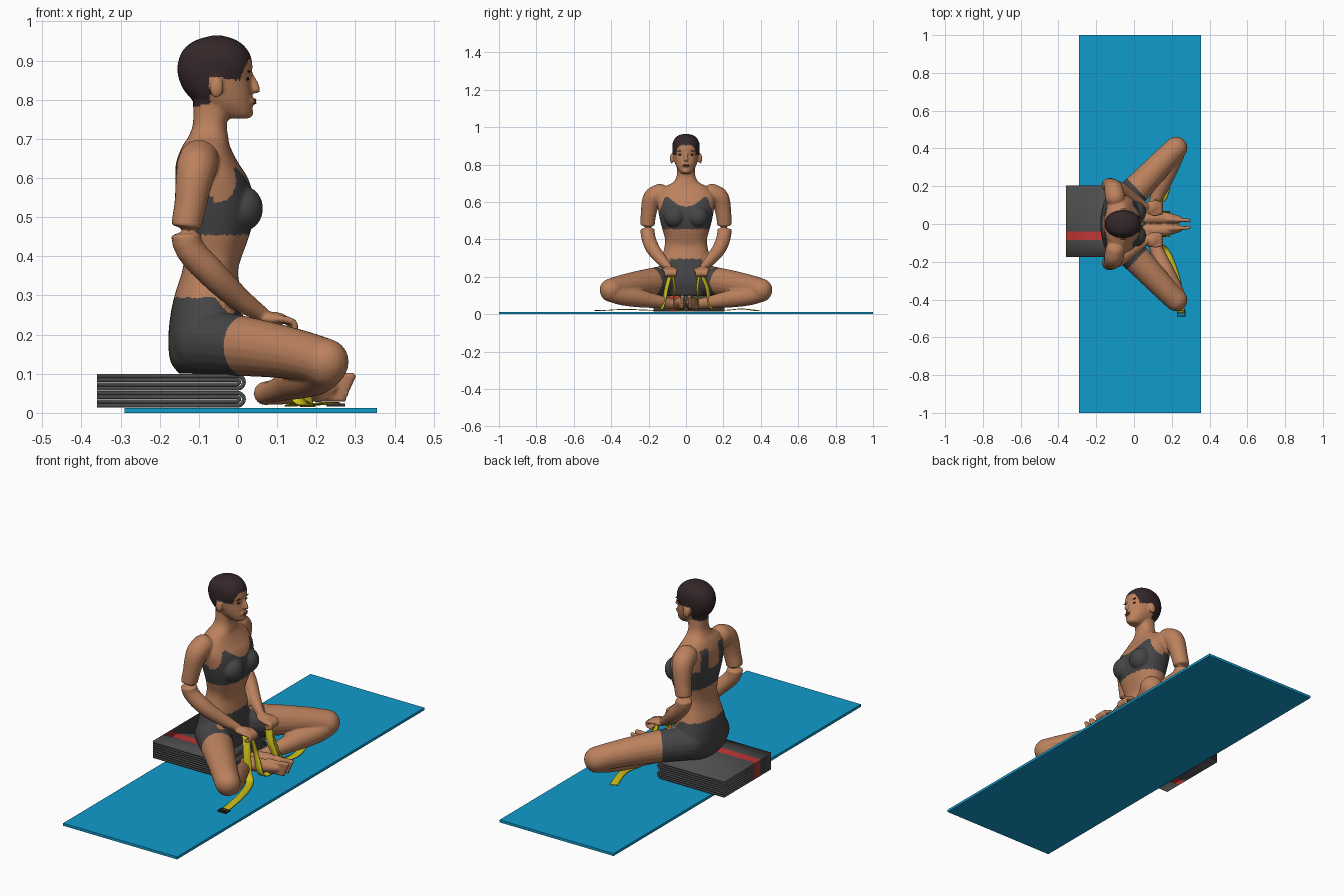
import bpy, bmesh, math
from mathutils import Vector, Matrix
from mathutils.geometry import intersect_point_line

if "Cube" in bpy.data.objects:
    bpy.data.objects.remove(bpy.data.objects["Cube"])


def material(name, *rgb):
    m = bpy.data.materials.new(name)
    m.diffuse_color = (*rgb, 1)
    m.use_nodes = True
    m.node_tree.nodes["Principled BSDF"].inputs["Base Color"].default_value = m.diffuse_color
    return m


SKIN = material("skin", 0.50, 0.22, 0.11)
HAIR = material("dark hair", 0.035, 0.02, 0.022)
CLOTH = material("charcoal sportswear", 0.06, 0.06, 0.063)
BLUE = material("mat blue", 0.005, 0.33, 0.60)
GREY = material("blanket grey", 0.075, 0.075, 0.075)
RED = material("blanket red", 0.55, 0.04, 0.035)
YELLOW = material("strap yellow", 0.62, 0.53, 0.01)
LIP = material("lip brown", 0.30, 0.10, 0.06)
BUCKLE = material("buckle black", 0.03, 0.03, 0.03)


def spline(pts, n=5):
    """Catmull-Rom interpolation of tuples of any length."""
    out = []
    for i in range(len(pts) - 1):
        p0, p1, p2, p3 = pts[max(i - 1, 0)], pts[i], pts[i + 1], pts[min(i + 2, len(pts) - 1)]
        for k in range(n):
            t = k / n
            out.append([0.5 * (2 * b + (c - a) * t + (2 * a - 5 * b + 4 * c - d) * t * t
                               + (3 * b - a - 3 * c + d) * t ** 3)
                        for a, b, c, d in zip(p0, p1, p2, p3)])
    return out + [list(pts[-1])]


def make(name, bm, mats):
    bmesh.ops.recalc_face_normals(bm, faces=bm.faces)
    me = bpy.data.meshes.new(name)
    bm.to_mesh(me)
    bm.free()
    for m in mats:
        me.materials.append(m)
    ob = bpy.data.objects.new(name, me)
    bpy.context.collection.objects.link(ob)
    return ob


def loft(bm, rings):
    vs = [[bm.verts.new(p) for p in r] for r in rings]
    n = len(vs[0])
    for a, b in zip(vs, vs[1:]):
        for i in range(n):
            bm.faces.new((a[i], a[(i + 1) % n], b[(i + 1) % n], b[i]))
    bm.faces.new(vs[0][::-1])
    bm.faces.new(vs[-1])


def stack(bm, levels, power=2.0):
    """Horizontal oval rings from (z, back x, front x, half width)."""
    rings = []
    for z, xb, xf, w in spline(levels):
        ring = []
        for i in range(40):
            a = math.tau * i / 40
            c, s = math.cos(a), math.sin(a)
            ring.append(((xb + xf) / 2 + (xf - xb) / 2 * math.copysign(abs(c) ** (2 / power), c),
                         w * math.copysign(abs(s) ** (2 / power), s), z))
        rings.append(ring)
    loft(bm, rings)


def ball(bm, loc, size):
    bmesh.ops.create_uvsphere(bm, u_segments=20, v_segments=12, radius=1,
                              matrix=Matrix.Translation(loc) @ Matrix.Diagonal((*size, 1)))


def limb(bm, side, pts):
    """Round tube through (x, y, z, radius), mirrored by side."""
    pts = [(x, y * side, z, r) for x, y, z, r in spline(pts)]
    P = [Vector(p[:3]) for p in pts]
    rings = []
    for i, p in enumerate(P):
        q = (P[min(i + 1, len(P) - 1)] - P[max(i - 1, 0)]).to_track_quat('Z', 'Y')
        rings.append([p + q @ Vector((math.cos(a), math.sin(a), 0)) * pts[i][3]
                      for a in (math.tau * k / 20 for k in range(20))])
    loft(bm, rings)
    for k in (0, -1):
        ball(bm, P[k], [pts[k][3]] * 3)


# Body: overlapping volumes fused into one skin
ARM = [(-.10, .14, .645, .052), (-.107, .18, .62, .051), (-.12, .2, .54, .042), (-.13, .205, .435, .038),
       (-.065, .18, .355, .037), (.005, .13, .29, .03), (.06, .095, .253, .02)]
THIGH = [(-.08, .09, .18, .085), (0, .17, .172, .078), (.09, .265, .16, .07), (.17, .35, .145, .063),
         (.223, .402, .13, .06)]
SHIN = [(.223, .402, .122, .056), (.205, .34, .098, .05), (.165, .25, .085, .048), (.125, .15, .068, .036),
        (.088, .07, .055, .028), (.07, .035, .05, .028)]
bm = bmesh.new()
stack(bm, [(.10, -.15, 0, .11), (.13, -.172, .01, .15), (.18, -.178, .02, .16), (.24, -.174, .014, .148),
           (.30, -.162, .008, .13), (.36, -.143, 0, .115), (.40, -.138, .01, .112), (.45, -.14, .028, .125),
           (.50, -.15, .04, .138), (.55, -.158, .04, .148), (.60, -.16, .025, .155), (.64, -.158, 0, .15),
           (.68, -.143, -.02, .115), (.705, -.127, -.025, .07), (.74, -.115, -.028, .05),
           (.80, -.115, -.015, .048)], 2.3)
stack(bm, [(.752, -.03, .028, .022), (.765, -.06, .036, .036), (.79, -.105, .037, .052), (.82, -.135, .035, .063),
           (.85, -.15, .032, .069), (.88, -.155, .037, .073), (.91, -.149, .033, .072), (.935, -.133, .018, .063),
           (.953, -.105, -.006, .046), (.964, -.065, -.04, .014)], 2.15)
limb(bm, 1, [(.032, 0, .862, .008), (.042, 0, .84, .01), (.046, 0, .826, .011)])   # nose
ball(bm, (.034, 0, .796), (.012, .024, .010))
ball(bm, (.028, 0, .766), (.012, .018, .012))
for s in (1, -1):
    ball(bm, (.012, .062 * s, .522), (.052, .058, .058))
    ball(bm, (-.055, .076 * s, .832), (.018, .01, .028))
    limb(bm, s, ARM)
    limb(bm, s, THIGH)
    limb(bm, s, SHIN)
    # palm, thumb and curled fingers
    ball(bm, (.088, .088 * s, .24), (.04, .034, .018))
    limb(bm, s, [(.08, .062, .24, .010), (.11, .05, .238, .009), (.135, .055, .228, .008)])
    for i in range(4):
        y = .066 + .017 * i
        limb(bm, s, [(.11, y, .24, .010), (.14, y - .006, .232, .009), (.145, y - .01, .213, .0085),
                     (.122, y - .008, .204, .008)])
    # foot with the sole turned inward
    limb(bm, s, [(.07, .03, .05, .03), (.12, .034, .056, .034), (.18, .03, .062, .03), (.235, .024, .066, .021)])
    ball(bm, (.205, .024, .064) if s > 0 else (.205, -.024, .064), (.05, .021, .037))
    for i in range(5):
        limb(bm, s, [(.225, .022, .04 + .012 * i, .011),
                     (.262 + .006 * i, .02, .036 + .0145 * i, .0075 + .0005 * i),
                     (.270 + .0055 * i, .017, .034 + .0148 * i, .007 + .0007 * i)])
body = make("seated_figure", bm, [])
rm = body.modifiers.new("fuse", 'REMESH')
rm.mode, rm.voxel_size = 'VOXEL', 0.005
sm = body.modifiers.new("soften", 'SMOOTH')
sm.factor, sm.iterations = 0.5, 3
fused = bpy.data.meshes.new_from_object(body.evaluated_get(bpy.context.evaluated_depsgraph_get()))
body.modifiers.clear()
body.data = fused
fused.materials.clear()
for m in (SKIN, HAIR, CLOTH):
    fused.materials.append(m)


def on_arm(p):
    q = Vector((p.x, abs(p.y), p.z))
    for a, b, r in ((3, 5, .046), (5, 6, .034)):
        A, B = Vector(ARM[a][:3]), Vector(ARM[b][:3])
        hit, t = intersect_point_line(q, A, B)
        if (q - A.lerp(B, min(max(t, 0), 1))).length < r:
            return True
    return p.x > .065


def region(p):
    x, y, z = p.x, abs(p.y), p.z
    if z > .775:                                   # cropped hair
        ear = abs(x + .055) < .02 and z < .858 and y > .066
        hair = z > .905 or (z > .85 and x < .005 + (z - .85) * .4) or (x < -.07 and z > .79 - (x + .07) * -.2)
        return 1 if hair and not ear else 0
    if .455 < z < .66 and y < .148:                # cropped top
        if x > -.06:
            edge = .575 + (y / .1) ** 2 * .06
            if z < edge and y < .148 - max(0, z - .53) * .35 and z < .56 + (x + .085) * .85:
                return 2
        elif z < .555 or abs(y - .065) < .025:
            return 2
    if z < .295 and .72 * x + .69 * y < .14 and (x < .03 or z > .1) and not on_arm(p):
        return 2                                   # shorts
    return 0


for f in fused.polygons:
    f.material_index = region(f.center)
    f.use_smooth = True

# Eyes, brows and lips
for s, side in ((1, "left"), (-1, "right")):
    for part, z, x, size in (("eye", .853, .0245, (.004, .012, .0035)), ("brow", .872, .0275, (.004, .017, .0025))):
        bm = bmesh.new()
        ball(bm, (x, .03 * s, z), size)
        make(side + "_" + part, bm, [HAIR])
bm = bmesh.new()
ball(bm, (.042, 0, .799), (.005, .02, .004))
ball(bm, (.042, 0, .792), (.005, .017, .004))
make("lips", bm, [LIP])


# Ribbons: a path (x, y, z, heading of the width) with columns across
def ribbon(name, path, columns, thick, mats, picks=None):
    bm = bmesh.new()
    rows = [[bm.verts.new((x + math.cos(a) * c, y + math.sin(a) * c, z)) for c in columns] for x, y, z, a in path]
    for r, q in zip(rows, rows[1:]):
        for i in range(len(columns) - 1):
            f = bm.faces.new((r[i], r[i + 1], q[i + 1], q[i]))
            f.material_index = picks[i] if picks else 0
            f.smooth = True
    ob = make(name, bm, mats)
    so = ob.modifiers.new("thickness", 'SOLIDIFY')
    so.thickness, so.offset = thick, 0
    return ob


# Folded blankets: nested U folds with the bend facing forward
for b, name in enumerate(("lower", "upper")):
    zc = .0350 + b * .0435
    for part, rad, front in (("outer", .0162, .015), ("inner", .0054, .003)):
        bend = [(front - rad + rad * math.cos(t), .015, zc + rad * math.sin(t), math.pi / 2)
                for t in (math.pi / 2 - math.pi * k / 10 for k in range(11))]
        path = [(-.36, .015, zc + rad, math.pi / 2)] + bend + [(-.36, .015, zc - rad, math.pi / 2)]
        ribbon(f"{name}_blanket_{part}_fold", path, (-.19, -.10, -.055, .19), .0102, [GREY, RED], (0, 1, 0))

# Mat
bm = bmesh.new()
bmesh.ops.create_cube(bm, size=1, matrix=Matrix.Translation((.0325, 0, .0065)) @ Matrix.Diagonal((.645, 2, .013, 1)))
make("yoga_mat", bm, [BLUE])

# Strap: two floor tails and two strands round the feet
W = (-.018, 0, .018)
tails = {"right": [(.105, -.085, .215, .6), (.125, -.105, .14, .6), (.14, -.12, .06, .5), (.165, -.14, .024, .35),
                   (.20, -.21, .022, .3), (.235, -.33, .026, .2), (.25, -.47, .018, .0)],
         "left": [(.105, .085, .215, -.6), (.12, .115, .14, -.6), (.14, .125, .06, -.4), (.16, .15, .024, -.2),
                  (.175, .22, .022, 0), (.16, .30, .028, .3), (.135, .39, .018, .5)]}
for side, pts in tails.items():
    s = 1 if side == "left" else -1
    ribbon(side + "_strap_tail", spline(pts, 6), W, .004, [YELLOW])
    ribbon(side + "_strap_foot_strand",
           spline([(.125, .07 * s, .215, .4 * s), (.14, .06 * s, .14, .3 * s), (.16, .066 * s, .085, .1 * s),
                   (.17, .066 * s, .045, 0), (.175, .05 * s, .02, 0), (.18, 0, .017, 0)], 6), W, .004, [YELLOW])

# Buckle: square frame with a centre bar
bm = bmesh.new()
for dx, dy, sx, sy in ((0, -.015, .046, .006), (0, .015, .046, .006), (0, 0, .046, .004),
                       (-.021, 0, .005, .034), (.021, 0, .005, .034)):
    bmesh.ops.create_cube(bm, size=1, matrix=Matrix.Translation((.25 + dx, -.472 + dy, .02))
                          @ Matrix.Diagonal((sx, sy, .007, 1)))
make("strap_buckle", bm, [BUCKLE])
